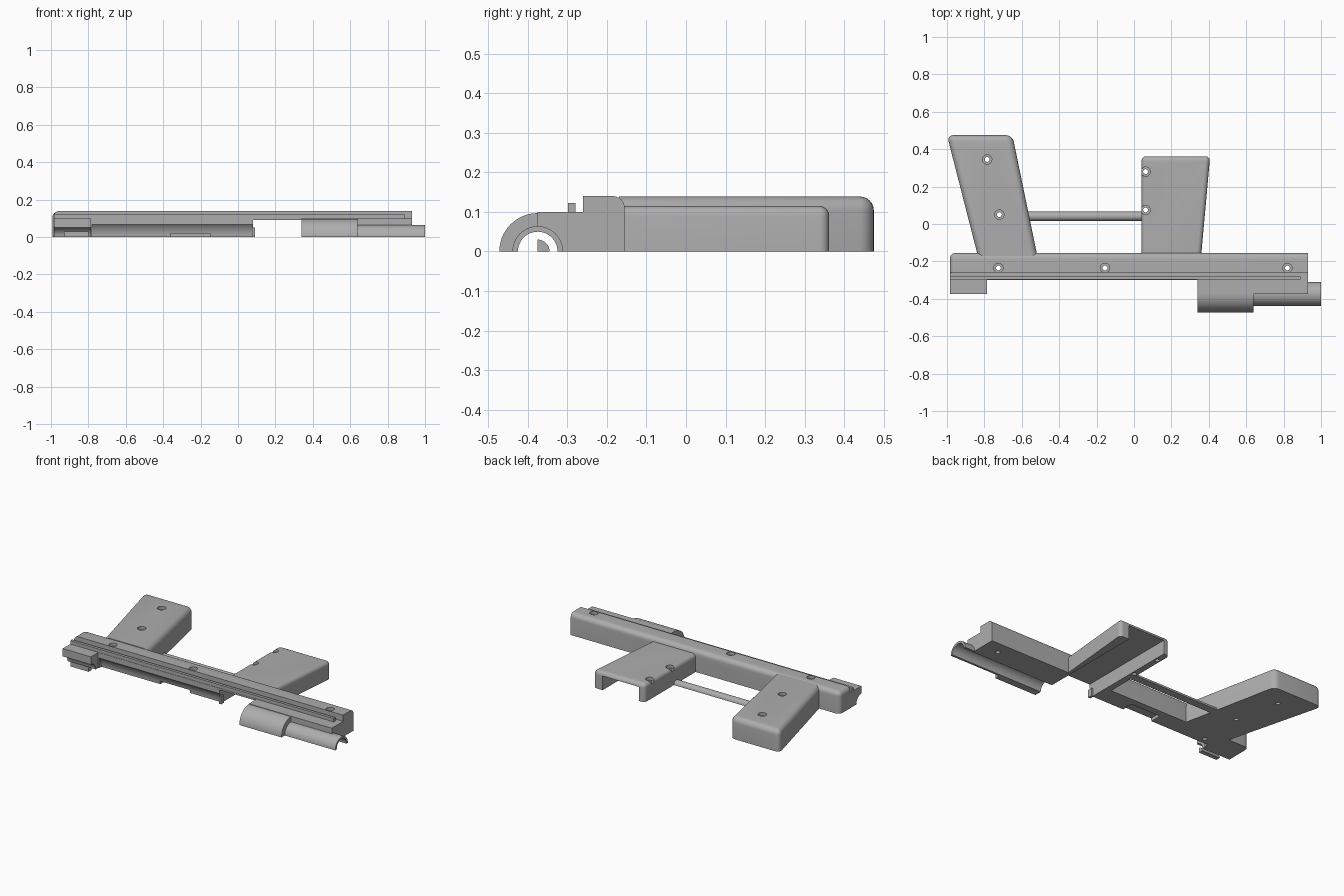
import bpy, bmesh, math
from mathutils import Vector

cube = bpy.data.objects.get("Cube")
if cube:
    bpy.data.objects.remove(cube, do_unlink=True)

grey = bpy.data.materials.new("plain grey")
grey.use_nodes = True
COLOUR = (0.42, 0.42, 0.42, 1)
grey.diffuse_color = COLOUR
grey.node_tree.nodes["Principled BSDF"].inputs["Base Color"].default_value = COLOUR

AXIS_Y = -0.375   # bore axis, lying on z = 0
BACK = -0.155     # rear face of the body


def prism(name, pts, lo, hi, axis="z", round_if=None, radius=0.03):
    """Extrude an outline along z (x, y points) or x (y, z points)."""
    bm = bmesh.new()
    place = (lambda p, h: Vector((p[0], p[1], h))) if axis == "z" else \
            (lambda p, h: Vector((h, p[0], p[1])))
    face = bm.faces.new([bm.verts.new(place(p, lo)) for p in pts])
    moved = bmesh.ops.extrude_face_region(bm, geom=[face])["geom"]
    shift = place((0, 0), hi - lo)
    bmesh.ops.translate(bm, vec=shift, verts=[v for v in moved if isinstance(v, bmesh.types.BMVert)])
    bmesh.ops.recalc_face_normals(bm, faces=bm.faces)
    if round_if:
        edges = [e for e in bm.edges if round_if(e.verts[0].co, e.verts[1].co)]
        bmesh.ops.bevel(bm, geom=edges, offset=radius, segments=6, profile=0.5, affect="EDGES")
    mesh = bpy.data.meshes.new(name)
    bm.to_mesh(mesh)
    bm.free()
    mesh.materials.append(grey)
    obj = bpy.data.objects.new(name, mesh)
    bpy.context.collection.objects.link(obj)
    return obj


def box(name, x, y, z):
    return prism(name, [(x[0], y[0]), (x[1], y[0]), (x[1], y[1]), (x[0], y[1])], *z)


def arc(cy, r, a0, a1, n=24):
    return [(cy + r * math.cos(math.radians(a0 + (a1 - a0) * i / n)),
             r * math.sin(math.radians(a0 + (a1 - a0) * i / n))) for i in range(n + 1)]


def rod(name, cy, r, x0, x1):
    return prism(name, arc(cy, r, 0, 360, 48)[:-1], x0, x1, "x")


def half_tube(name, outer, inner, x0, x1, a0=0):
    return prism(name, arc(AXIS_Y, outer, a0, 180) + arc(AXIS_Y, inner, 180, a0), x0, x1, "x")


def pin(x, y, r, z0, z1):
    ring = [(x + r * math.cos(i * math.tau / 24), y + r * math.sin(i * math.tau / 24)) for i in range(24)]
    return prism("cutter", ring, z0, z1)


def cut(obj, cutters):
    for c in cutters:
        c.hide_render = True
        mod = obj.modifiers.new("cut", "BOOLEAN")
        mod.operation, mod.solver, mod.object = "DIFFERENCE", "EXACT", c
    graph = bpy.context.evaluated_depsgraph_get()
    mesh = bpy.data.meshes.new_from_object(obj.evaluated_get(graph))
    obj.modifiers.clear()
    obj.data = mesh
    for c in cutters:
        bpy.data.objects.remove(c, do_unlink=True)


def screw_holes(spots, top, depth=0.02):
    """Counterbored screw holes going right through."""
    out = []
    for x, y in spots:
        out += [pin(x, y, 0.013, -0.1, 0.3), pin(x, y, 0.025, top - depth, 0.3)]
    return out


# Body: stepped section, rounded along the rear top edge and at the left rear corner
def body_edges(a, b):
    rear = a.y > BACK - 0.001 and b.y > BACK - 0.001
    top = a.z > 0.139 and b.z > 0.139
    tail = a.x < -0.97 and b.x < -0.97
    return (rear and top) or (rear and tail) or (top and tail)


body = prism("body", [(-0.30, 0), (BACK, 0), (BACK, 0.14), (-0.26, 0.14), (-0.26, 0.1), (-0.30, 0.1)],
             -0.985, 0.93, "x", body_edges, 0.03)
cut(body, [rod("cutter", AXIS_Y, 0.1, -0.78, 0.34),
           rod("cutter", AXIS_Y, 0.05, -1.2, 1.2),
           box("cutter", (0.08, 0.34), (-0.5, 0), (-0.1, 0.09)),
           box("cutter", (-0.36, -0.15), (-0.33, -0.2), (-0.1, 0.02))]
    + screw_holes([(-0.725, -0.235), (-0.155, -0.235), (0.82, -0.235)], 0.14))

# Thin rail on the shelf
rail = box("top_rail", (-0.985, 0.89), (-0.298, -0.28), (0.095, 0.122))

# Blocks in front of the body, bored along the barrel axis
for name, x0, x1 in (("rear_block", -0.985, -0.785), ("barrel_block", 0.34, 0.93)):
    block = box(name, (x0, x1), (AXIS_Y, -0.30), (0, 0.1))
    cut(block, [rod("cutter", AXIS_Y, 0.05, -1.2, 1.2)])
plug = prism("bore_plug", [(AXIS_Y, 0)] + arc(AXIS_Y, 0.03, 0, 90, 10), -0.93, -0.80, "x")
latch = box("latch", (0.075, 0.09), (-0.30, -0.27), (0, 0.05))

# Barrel: thick sleeve then thin tube
half_tube("barrel_sleeve", 0.097, 0.05, 0.34, 0.64, 90)
half_tube("barrel_tube", 0.064, 0.05, 0.63, 1.0)


# Handles: round the top rim and the outer corners
def handle_edges(top, end):
    def test(a, b):
        upper = a.z > top - 0.001 and b.z > top - 0.001
        outer = a.y > end - 0.001 and b.y > end - 0.001
        joined = a.y < BACK and b.y < BACK
        return (upper and not joined) or (outer and abs(a.z - b.z) > 0.05)
    return test


grip = prism("grip", [(-0.835, -0.17), (-0.517, -0.17), (-0.65, 0.475), (-1.0, 0.475)],
             0, 0.139, "z", handle_edges(0.139, 0.475), 0.035)
cut(grip, screw_holes([(-0.785, 0.345), (-0.72, 0.05)], 0.139))

magazine = prism("magazine", [(0.04, -0.16), (0.36, -0.16), (0.407, 0.362), (0.04, 0.362)],
                 0, 0.115, "z", handle_edges(0.115, 0.362), 0.025)
cut(magazine, [box("cutter", (0.08, 0.34), (-0.5, 0.6), (-0.1, 0.09))]
    + screw_holes([(0.062, 0.28), (0.062, 0.075)], 0.115))

# Half-round bar joining the two handles
prism("cross_bar", arc(0.041, 0.025, 0, 180), -0.64, 0.045, "x")

# Smooth the curves, keep the edges
bpy.ops.object.select_all(action="DESELECT")
for obj in bpy.context.collection.objects:
    if obj.type == "MESH" and obj.data.materials and obj.data.materials[0] == grey:
        obj.select_set(True)
        bpy.context.view_layer.objects.active = obj
bpy.ops.object.shade_smooth_by_angle(angle=math.radians(30))
